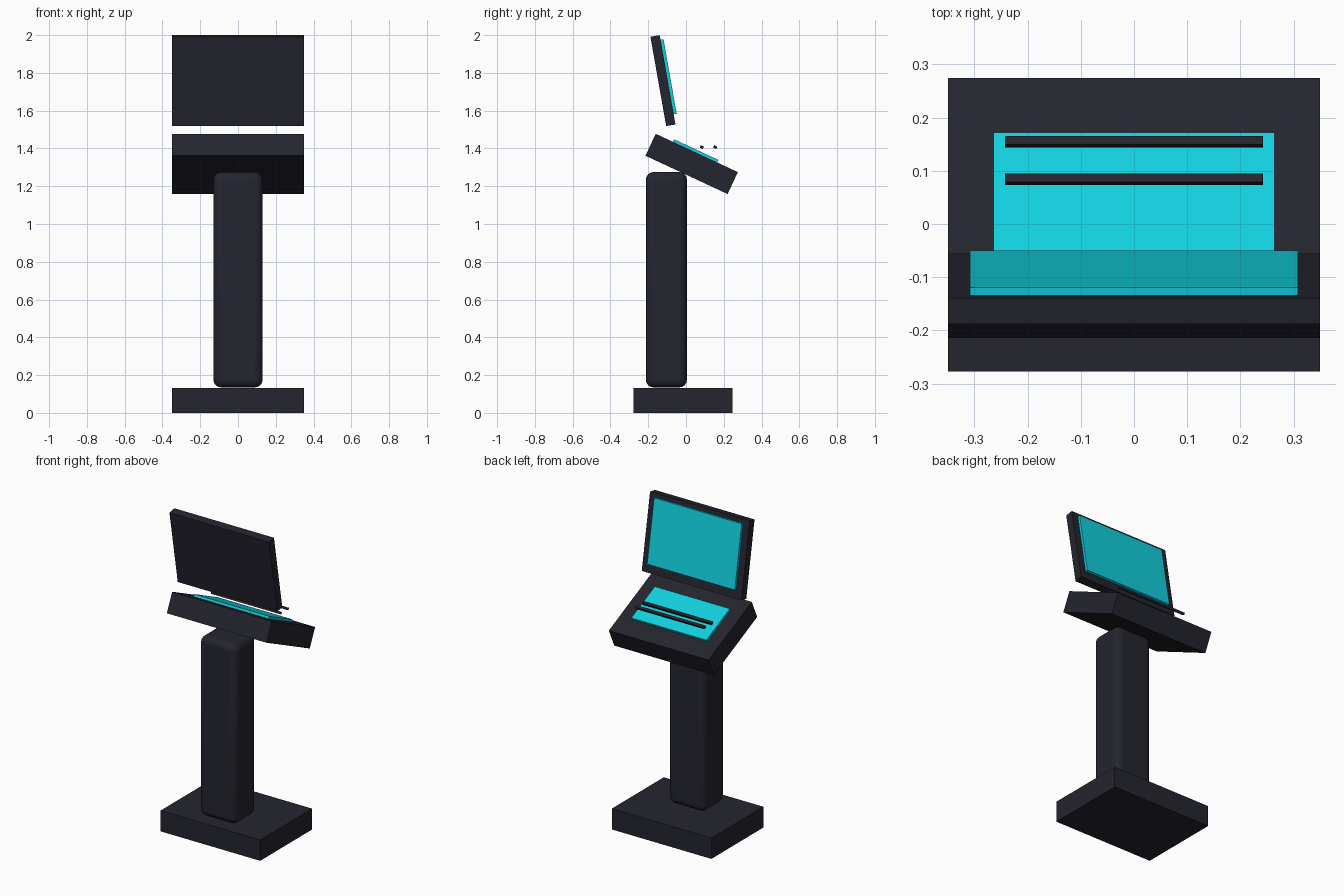
import bpy
import math
from mathutils import Matrix, Vector

if "Cube" in bpy.data.objects:
    bpy.data.objects.remove(bpy.data.objects["Cube"])


def material(name, rgb):
    m = bpy.data.materials.new(name)
    m.diffuse_color = (*rgb, 1)
    m.use_nodes = True
    m.node_tree.nodes["Principled BSDF"].inputs["Base Color"].default_value = m.diffuse_color
    return m


DARK = material("dark_navy", (0.0178, 0.0178, 0.028))
CYAN = material("bright_cyan", (0.006, 0.63, 0.73))


def box(name, size, centre, mat, frame=Matrix()):
    """Box of a given size, centred in a tilted frame."""
    bpy.ops.mesh.primitive_cube_add(size=1)
    ob = bpy.context.object
    ob.name = name
    ob.data.transform(Matrix.Diagonal((*size, 1)))
    ob.matrix_world = frame @ Matrix.Translation(Vector(centre))
    ob.data.materials.append(mat)
    return ob


def tilted(y, z, degrees):
    return Matrix.Translation((0, y, z)) @ Matrix.Rotation(math.radians(degrees), 4, 'X')


# Floor plinth
box("base", (0.70, 0.522, 0.132), (0, -0.016, 0.066), DARK)

# Rounded pillar
pillar = box("pillar", (0.26, 0.217, 1.14), (0, -0.104, 0.705), DARK)
bevel = pillar.modifiers.new("rounding", 'BEVEL')
bevel.width = 0.04
bevel.segments = 4
bpy.ops.object.shade_smooth_by_angle(angle=math.radians(35))

# Sloping console with its touch panel
console = tilted(0.03, 1.318, -25)
box("console", (0.70, 0.48, 0.128), (0, 0, 0), DARK, console)
box("touch_panel", (0.528, 0.26, 0.02), (0, -0.01, 0.069), CYAN, console)

# Two slim bars above the touch panel
for i, y in enumerate((0.084, 0.1545)):
    box(f"key_bar_{i + 1}", (0.485, 0.018, 0.014), (0, 0, 0), DARK, tilted(y, 1.407, -25))

# Leaning display and its screen
display = tilted(-0.122, 1.759, 10)
box("display", (0.70, 0.05, 0.48), (0, 0, 0), DARK, display)
box("screen", (0.616, 0.02, 0.40), (0, 0.031, 0.015), CYAN, display)
